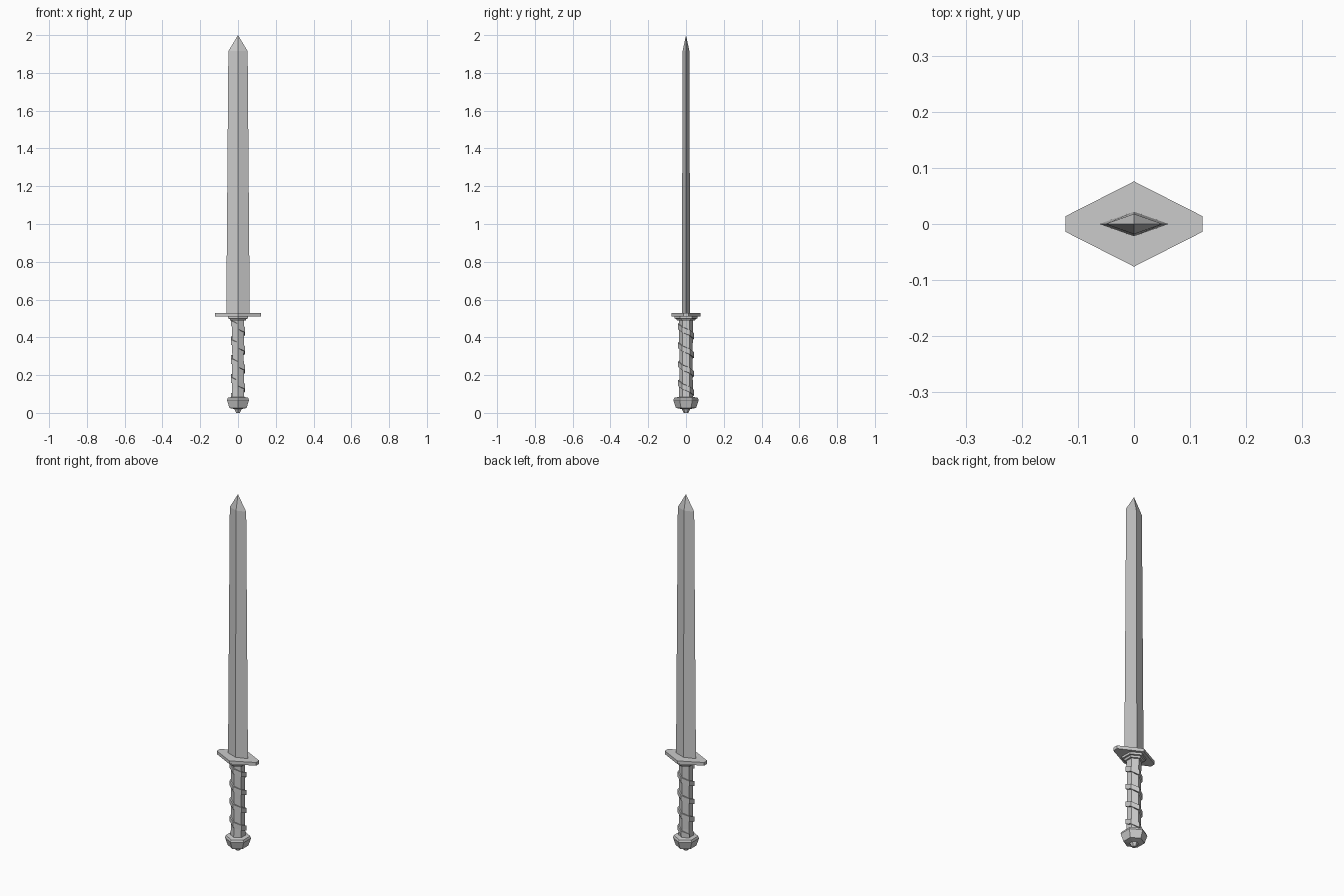
import bpy
from math import cos, sin, pi, radians

if "Cube" in bpy.data.objects:
    bpy.data.objects.remove(bpy.data.objects["Cube"])


def make(name, verts, faces):
    me = bpy.data.meshes.new(name)
    me.from_pydata(verts, [], faces)
    me.update()
    ob = bpy.data.objects.new(name, me)
    bpy.context.collection.objects.link(ob)
    return ob


def loft(name, rings):
    """Skin equal-sized rings from bottom to top and cap both ends."""
    n = len(rings[0])
    verts = [v for r in rings for v in r]
    faces = [(k * n + i, k * n + (i + 1) % n, (k + 1) * n + (i + 1) % n, (k + 1) * n + i)
             for k in range(len(rings) - 1) for i in range(n)]
    faces.append(tuple(reversed(range(n))))
    faces.append(tuple(range(len(verts) - n, len(verts))))
    return make(name, verts, faces)


def hex_ring(r, z):
    # corners point along +y and -y
    return [(r * cos(pi / 2 + i * pi / 3), r * sin(pi / 2 + i * pi / 3), z) for i in range(6)]


def hex_lathe(name, profile):
    return loft(name, [hex_ring(r, z) for r, z in profile])


def diamond(w, d, z):
    return [(w, 0, z), (0, d, z), (-w, 0, z), (0, -d, z)]


# Blade: tapered diamond section with a pointed tip
rings = diamond(0.062, 0.022, 0.525) + diamond(0.051, 0.018, 1.915)
sides = [(i, (i + 1) % 4, 4 + (i + 1) % 4, 4 + i) for i in range(4)]
tip = [(4 + i, 4 + (i + 1) % 4, 8) for i in range(4)]
make("blade", rings + [(0, 0, 2.0)], sides + tip + [(3, 2, 1, 0)])

# Guard: flat elongated hexagon
plan = [(0.122, -0.014), (0.122, 0.014), (0, 0.076), (-0.122, 0.014), (-0.122, -0.014), (0, -0.076)]
loft("guard", [[(x, y, z) for x, y in plan] for z in (0.511, 0.529)])

# Collar, grip and pommel: six-sided turned parts
hex_lathe("collar", [(0.047, 0.488), (0.051, 0.498), (0.061, 0.499), (0.061, 0.512)])
hex_lathe("grip", [(0.039, 0.07), (0.036, 0.13), (0.035, 0.3), (0.037, 0.49)])
hex_lathe("pommel", [(0.012, 0.0), (0.018, 0.012), (0.022, 0.02), (0.053, 0.026),
                     (0.067, 0.068), (0.062, 0.08), (0.04, 0.084)])

# Grip wrap: raised band spiralling down the six corners
wrap = []
for k in range(24):
    a = radians(-150 + 60 * k)
    z = 0.474 - 0.1 * k / 6
    section = [(0.032, -0.014), (0.043, -0.014), (0.043, 0.014), (0.032, 0.014)]
    wrap.append([(r * cos(a), r * sin(a), z + h) for r, h in section])
loft("grip_wrap", wrap[::-1])
